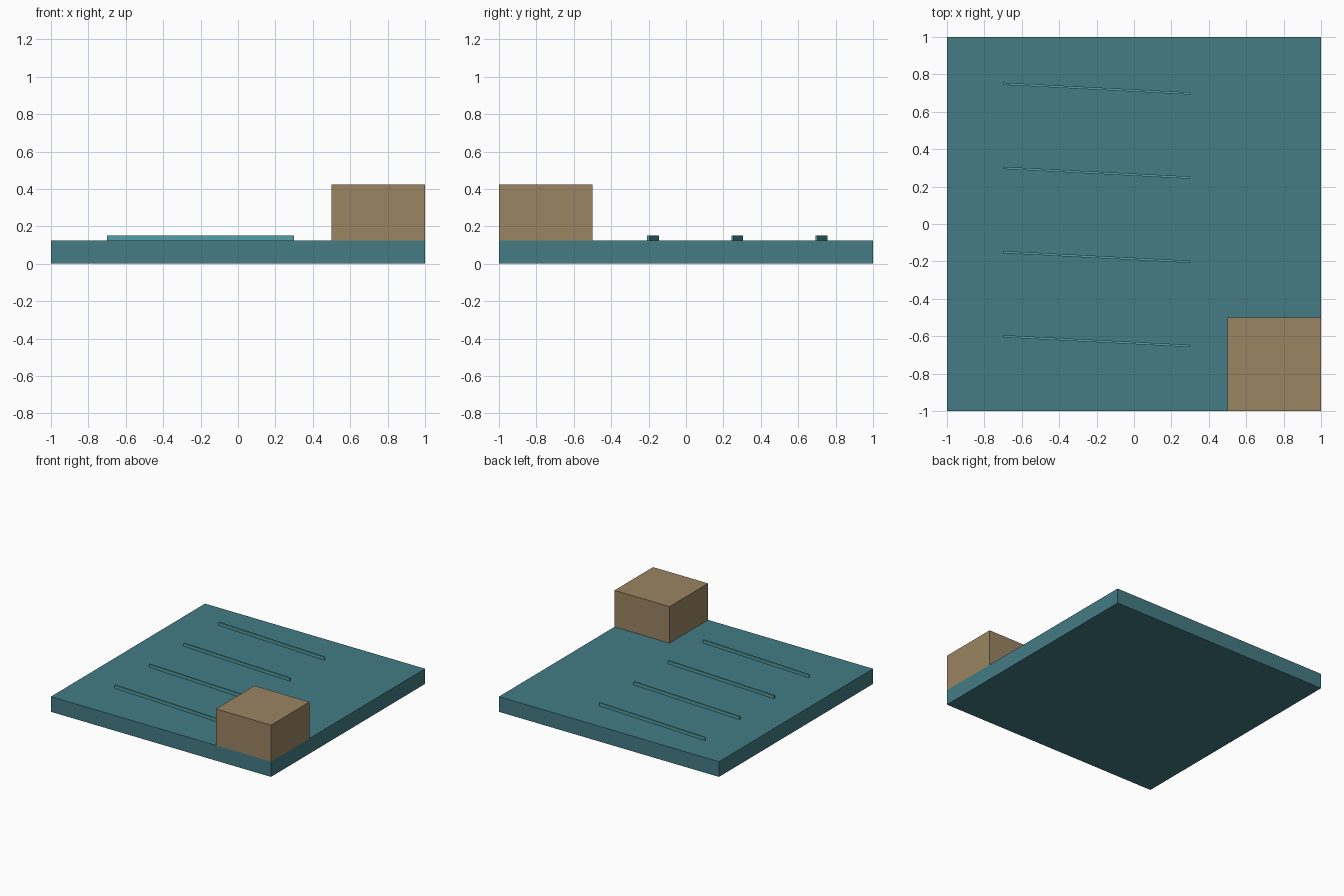
import bpy

if "Cube" in bpy.data.objects:
    bpy.data.objects.remove(bpy.data.objects["Cube"])


def srgb(r, g, b):
    def lin(c):
        c /= 255
        return c / 12.92 if c <= 0.04045 else ((c + 0.055) / 1.055) ** 2.4
    return (lin(r), lin(g), lin(b), 1.0)


def material(name, rgb):
    mat = bpy.data.materials.new(name)
    mat.diffuse_color = srgb(*rgb)
    mat.use_nodes = True
    mat.node_tree.nodes["Principled BSDF"].inputs["Base Color"].default_value = mat.diffuse_color
    return mat


def prism(name, outline, z0, z1, mat):
    """Extrude a counter-clockwise four-sided xy outline from z0 to z1."""
    verts = [(x, y, z) for z in (z0, z1) for x, y in outline]
    faces = [(3, 2, 1, 0), (4, 5, 6, 7)]
    faces += [(i, (i + 1) % 4, (i + 1) % 4 + 4, i + 4) for i in range(4)]
    mesh = bpy.data.meshes.new(name)
    mesh.from_pydata(verts, [], faces)
    mesh.materials.append(mat)
    obj = bpy.data.objects.new(name, mesh)
    bpy.context.collection.objects.link(obj)
    return obj


def rect(x0, x1, y0, y1):
    return [(x0, y0), (x1, y0), (x1, y1), (x0, y1)]


teal = material("teal", (67, 124, 132))
light_teal = material("light teal", (82, 160, 162))
tan = material("tan", (155, 133, 98))

# Square base slab
prism("base_slab", rect(-1, 1, -1, 1), 0, 0.125, teal)

# Block on the front right corner
prism("corner_block", rect(0.5, 1, -1, -0.5), 0.125, 0.425, tan)

# Four thin slanted ridges, evenly spaced
for i in range(4):
    y = -0.6 + 0.45 * i
    outline = [(-0.7, y - 0.006), (0.3, y - 0.058),
               (0.3, y - 0.046), (-0.7, y + 0.006)]
    prism(f"ridge_{i + 1}", outline, 0.125, 0.15, light_teal)
